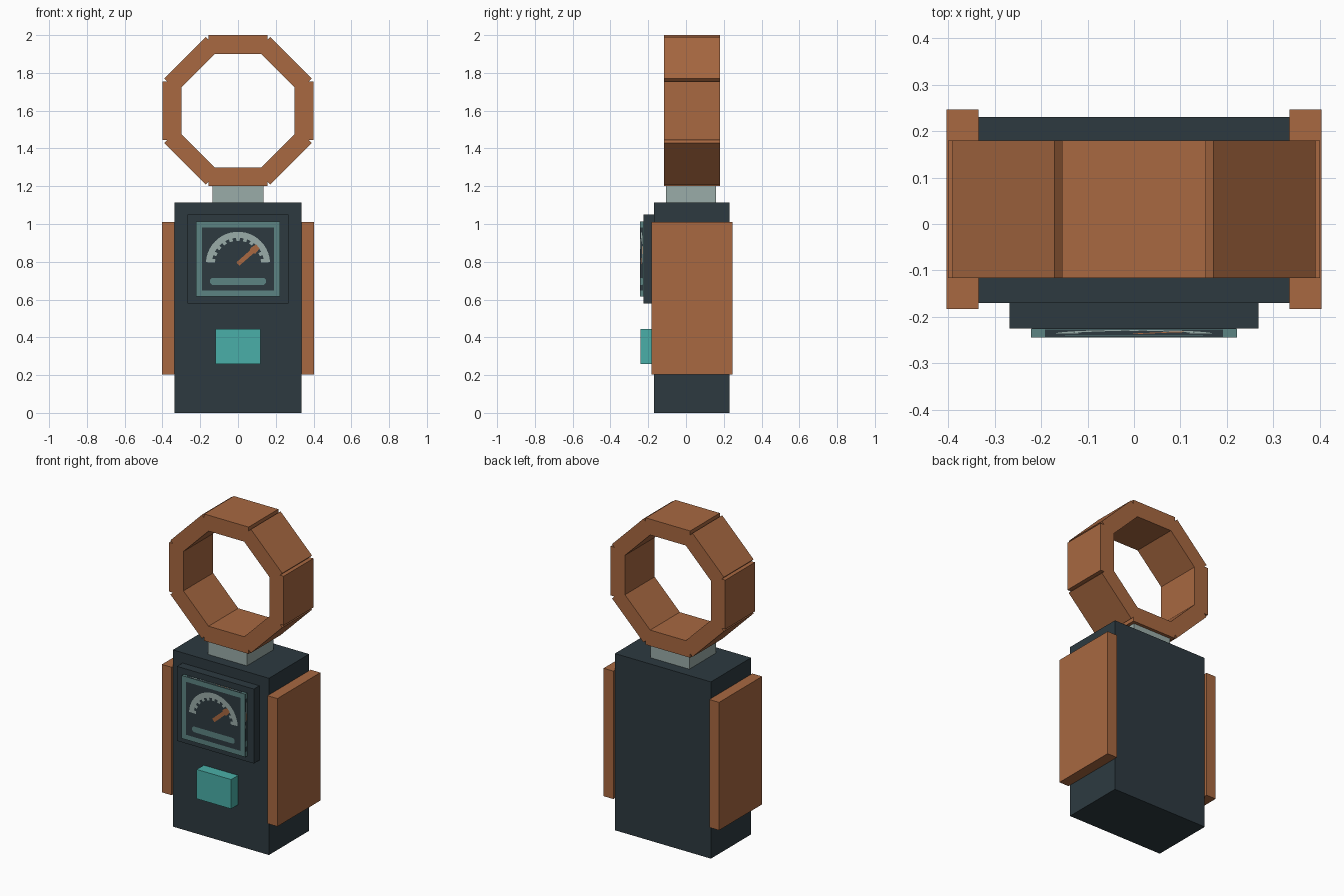
import bpy, bmesh, math
from mathutils import Vector, Matrix

if "Cube" in bpy.data.objects:
    bpy.data.objects.remove(bpy.data.objects["Cube"])


def material(name, r, g, b):
    lin = [(c / 255 / 12.92) if c < 11 else ((c / 255 + 0.055) / 1.055) ** 2.4 for c in (r, g, b)]
    m = bpy.data.materials.new(name)
    m.diffuse_color = (*lin, 1)
    m.use_nodes = True
    m.node_tree.nodes["Principled BSDF"].inputs["Base Color"].default_value = m.diffuse_color
    return m


COPPER = material("copper", 168, 104, 65)
DARK = material("dark slate", 45, 58, 64)
PALE = material("pale grey green", 154, 172, 168)
RIM = material("muted teal", 92, 132, 130)
TEAL = material("bright teal", 74, 175, 168)


def finish(name, bm, mats):
    me = bpy.data.meshes.new(name)
    bm.to_mesh(me)
    bm.free()
    for m in mats:
        me.materials.append(m)
    ob = bpy.data.objects.new(name, me)
    bpy.context.collection.objects.link(ob)
    return ob


def add_box(bm, x, y, z, rot=Matrix()):
    """Box from (min, max) ranges, optionally transformed."""
    mid = Vector([(a + b) / 2 for a, b in (x, y, z)])
    size = [b - a for a, b in (x, y, z)]
    bmesh.ops.create_cube(bm, size=1, matrix=rot @ Matrix.Translation(mid) @ Matrix.Diagonal((*size, 1)))


def box(name, x, y, z, mat):
    bm = bmesh.new()
    add_box(bm, x, y, z)
    return finish(name, bm, [mat])


# Body, neck, display mount and button
box("body", (-0.335, 0.335), (-0.17, 0.23), (0, 1.115), DARK)
box("neck", (-0.135, 0.135), (-0.105, 0.16), (1.115, 1.21), PALE)
box("display_mount", (-0.268, 0.268), (-0.225, -0.17), (0.58, 1.05), DARK)
box("display_block", (-0.221, 0.221), (-0.244, -0.225), (0.616, 1.012), DARK)
box("button", (-0.12, 0.12), (-0.24, -0.17), (0.26, 0.445), TEAL)

# Side grips
for side, s in (("left", -1), ("right", 1)):
    box(side + "_grip", sorted((s * 0.335, s * 0.403)), (-0.183, 0.246), (0.203, 1.01), COPPER)

# Ring head: eight straight bars around the centre
bm = bmesh.new()
for i in range(8):
    turn = Matrix.Translation((0, 0, 1.6)) @ Matrix.Rotation(i * math.pi / 4, 4, 'Y')
    outer = 0.4 if i % 2 == 0 else 0.397
    add_box(bm, (-0.155, 0.155), (-0.116, 0.18), (0.3, outer), turn)
finish("ring_head", bm, [COPPER])

# Gauge artwork as flat polygons: (material index, points), half size W by H
W, H = 0.222, 0.198


def rect(x0, x1, y0, y1):
    return [(x0, y0), (x1, y0), (x1, y1), (x0, y1)]


def polar(r, a):
    return (r * math.cos(a), -0.025 + r * math.sin(a))


art = []
t = 0.031
art += [(0, rect(-W, W, -H, -H + t)), (0, rect(-W, W, H - t, H)),
        (0, rect(-W, -W + t, -H + t, H - t)), (0, rect(W - t, W, -H + t, H - t))]
# Lower bar with clipped ends
art.append((0, [(-0.148, -0.126), (-0.138, -0.136), (0.138, -0.136), (0.148, -0.126),
                (0.148, -0.11), (0.138, -0.1), (-0.138, -0.1), (-0.148, -0.11)]))
# Toothed scale arc
N = 21
for i in range(N):
    a0, a1 = (math.radians(3 + 174 * k / N) for k in (i, i + 1))
    inner = 0.122 if i % 2 == 0 else 0.138
    art.append((1, [polar(inner, a0), polar(0.17, a0), polar(0.17, a1), polar(inner, a1)][::1]))
# Needle
d, n = Vector((0.75, 0.66)).normalized(), Vector((-0.66, 0.75)).normalized()
base = Vector((0.004, -0.022))
art.append((2, [tuple(base + d * a + n * b) for a, b in
                ((-0.006, -0.012), (0.09, -0.012), (0.1, -0.02), (0.135, -0.014),
                 (0.135, 0.014), (0.1, 0.02), (0.09, 0.012), (-0.006, 0.012))]))

# The artwork wraps every exposed face of the display block
X, Y, Z = Vector((1, 0, 0)), Vector((0, 1, 0)), Vector((0, 0, 1))
C, D = Vector((0, -0.235, 0.814)), 0.0095
for face, u, v, hw, hh, depth in (
        ("front", X, Z, W, H, 0.0105), ("right", Y, Z, D, H, W + 0.0005),
        ("left", -Y, Z, D, H, W + 0.0005), ("top", X, Y, W, D, H + 0.0005),
        ("bottom", X, -Y, W, D, H + 0.0005)):
    out = u.cross(v)
    bm = bmesh.new()
    for mat, pts in art:
        area = sum(p[0] * q[1] - q[0] * p[1] for p, q in zip(pts, pts[1:] + pts[:1]))
        pts = pts if area > 0 else pts[::-1]
        lift = 0.0005 if mat == 2 else 0
        f = bm.faces.new([bm.verts.new(C + u * (p[0] / W * hw) + v * (p[1] / H * hh) + out * (depth + lift))
                          for p in pts])
        f.material_index = mat
    finish("gauge_marks_" + face, bm, [RIM, PALE, COPPER])
